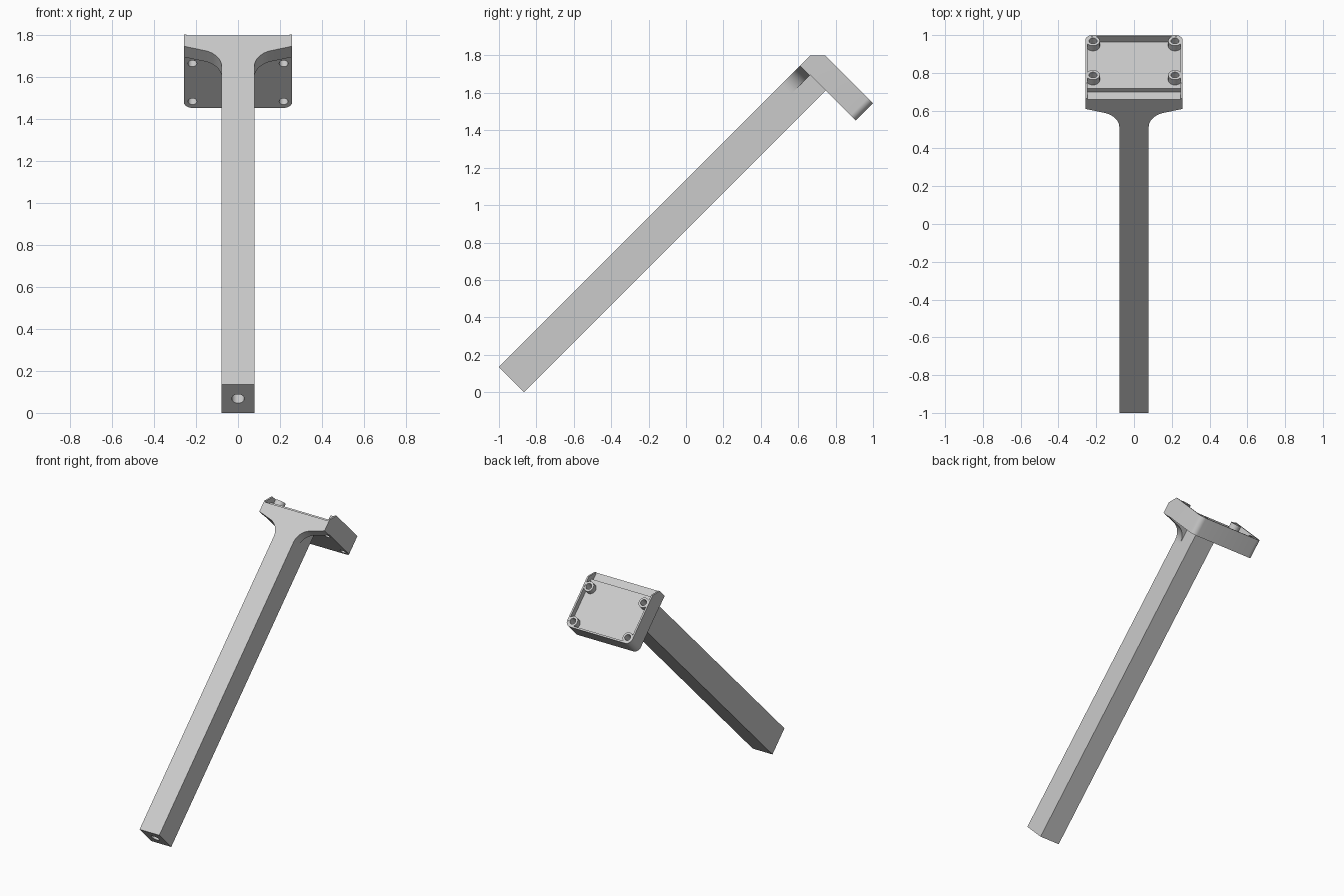
import bpy, bmesh
from math import pi, sin, cos, radians
from mathutils import Matrix

cube = bpy.data.objects.get("Cube")
if cube:
    bpy.data.objects.remove(cube, do_unlink=True)

# Built upright (X across, Y through the arm, Z along the arm), then tilted
TILT = Matrix.Rotation(-pi / 4, 4, 'X')
FRONT, BACK = -0.803, -0.612      # arm thickness
END = -0.385                      # far edge of the casing
FOOT, UNDER, TOP = -0.612, 1.668, 1.80
HALF_ARM, HALF_CASE, WALL = 0.078, 0.258, 0.012
LEDGE, FLOOR, STEP = 1.736, 1.76, -0.746

grey = bpy.data.materials.new("light grey")
grey.use_nodes = True
grey.diffuse_color = (0.6, 0.6, 0.6, 1)
grey.node_tree.nodes["Principled BSDF"].inputs["Base Color"].default_value = (0.6, 0.6, 0.6, 1)


def prism(name, points, axis, lo, hi):
    """Extrude a closed 2D outline along one axis, from lo to hi."""
    place = {'X': lambda a, b, t: (t, a, b),
             'Y': lambda a, b, t: (a, t, b),
             'Z': lambda a, b, t: (a, b, t)}[axis]
    bm = bmesh.new()
    rings = [[bm.verts.new(place(a, b, t)) for a, b in points] for t in (lo, hi)]
    n = len(points)
    for ring in rings:
        bm.faces.new(ring)
    for i in range(n):
        j = (i + 1) % n
        bm.faces.new((rings[0][i], rings[0][j], rings[1][j], rings[1][i]))
    bmesh.ops.recalc_face_normals(bm, faces=bm.faces)
    mesh = bpy.data.meshes.new(name)
    bm.to_mesh(mesh)
    bm.free()
    mesh.materials.append(grey)
    ob = bpy.data.objects.new(name, mesh)
    bpy.context.collection.objects.link(ob)
    return ob


def rect(x0, x1, y0, y1):
    return [(x0, y0), (x1, y0), (x1, y1), (x0, y1)]


def circle(x, y, r, n=32):
    return [(x + r * cos(2 * pi * i / n), y + r * sin(2 * pi * i / n)) for i in range(n)]


def tray(half, y0, y1, r):
    """Outline with square near corners and rounded far corners."""
    arc = [(half - r + r * cos(a), y1 - r + r * sin(a))
           for a in [pi / 2 * i / 8 for i in range(9)]]
    right = [(half, y0)] + arc
    return right + [(-x, y) for x, y in reversed(right)]


def combine(ob, tool, operation):
    """Apply a boolean and discard the tool."""
    tool.hide_render = True
    mod = ob.modifiers.new(operation, 'BOOLEAN')
    mod.operation, mod.object, mod.solver = operation, tool, 'EXACT'
    bpy.context.view_layer.update()
    graph = bpy.context.evaluated_depsgraph_get()
    mesh = bpy.data.meshes.new_from_object(ob.evaluated_get(graph))
    ob.modifiers.clear()
    ob.data = mesh
    bpy.data.objects.remove(tool, do_unlink=True)


# Square arm with a blind hole in its foot
arm = prism("arm", rect(-HALF_ARM, HALF_ARM, FRONT, BACK), 'Z', FOOT, UNDER)
hole = prism("foot_hole", circle(0, (FRONT + BACK) / 2, 0.03), 'Z', FOOT - 0.1, FOOT + 0.25)
combine(arm, hole, 'DIFFERENCE')

# Flared gussets from the arm to the casing
r, slope = 0.11, radians(16.5)
end_x = HALF_ARM + r * (1 - sin(slope))
end_z = UNDER - 0.003 - (HALF_CASE - end_x) * sin(slope) / cos(slope)
start_z = end_z - r * cos(slope)
flare = [(HALF_ARM, UNDER)]
for i in range(13):
    a = pi - (pi / 2 - slope) * i / 12
    flare.append((HALF_ARM + r + r * cos(a), start_z + r * sin(a)))
flare += [(HALF_CASE, UNDER - 0.003), (HALF_CASE, UNDER)]
gussets = [prism(side + "_gusset", [(s * x, z) for x, z in flare], 'Y', FRONT, -0.73)
           for s, side in ((1, "left"), (-1, "right"))]

# Casing: open tray with a stepped floor and chamfered side walls
casing = prism("casing", tray(HALF_CASE, FRONT, END, 0.04), 'Z', UNDER, TOP)
inner = HALF_CASE - WALL
pocket = prism("pocket", tray(inner, FRONT - 0.1, END - WALL, 0.028), 'Z', FLOOR, TOP + 0.1)
combine(casing, pocket, 'DIFFERENCE')
ledge = prism("ledge", rect(-inner, inner, FRONT - 0.1, STEP), 'Z', LEDGE, TOP + 0.05)
combine(casing, ledge, 'DIFFERENCE')
bevel = TOP - STEP + FRONT
chamfer = prism("chamfer", [(FRONT - 0.05, bevel - 0.05), (STEP + 0.05, TOP + 0.05),
                            (FRONT - 0.05, TOP + 0.05)], 'X', -0.4, 0.4)
combine(casing, chamfer, 'DIFFERENCE')

# Four screw bosses with through holes
spots = [(x, y) for x in (-0.217, 0.217) for y in (-0.428, -0.683)]
for x, y in spots:
    combine(casing, prism("boss", circle(x, y, 0.036), 'Z', 1.71, TOP - 0.001), 'UNION')
for x, y in spots:
    combine(casing, prism("screw_hole", circle(x, y, 0.021), 'Z', UNDER - 0.1, TOP + 0.1), 'DIFFERENCE')

# Tilt every part and smooth the curved faces
bpy.ops.object.select_all(action='DESELECT')
for ob in [arm, casing] + gussets:
    ob.data.transform(TILT)
    ob.select_set(True)
    bpy.context.view_layer.objects.active = ob
bpy.ops.object.shade_smooth_by_angle(angle=radians(30))
